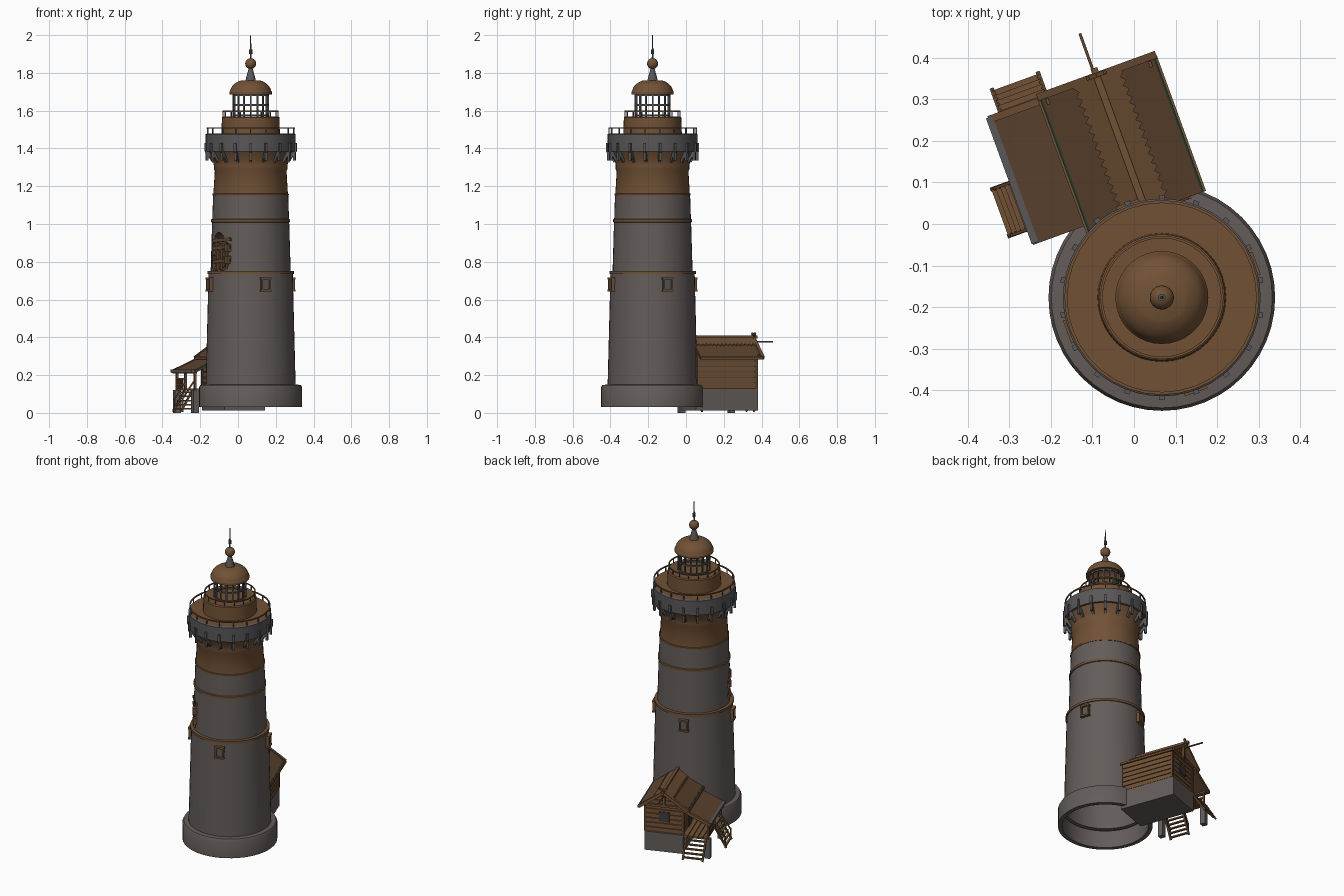
import bpy, bmesh, math, random
from mathutils import Matrix, Vector

if "Cube" in bpy.data.objects:
    bpy.data.objects.remove(bpy.data.objects["Cube"])
random.seed(4)

def mat(name, c):
    m = bpy.data.materials.new(name)
    m.diffuse_color = (*c, 1)
    m.use_nodes = True
    m.node_tree.nodes["Principled BSDF"].inputs["Base Color"].default_value = m.diffuse_color
    return m

STONE = mat("warm grey stone", (0.125, 0.108, 0.102))
METAL = mat("dark grey metal", (0.10, 0.095, 0.098))
WOOD = mat("brown wood", (0.165, 0.083, 0.036))
DARK = mat("dark timber", (0.115, 0.06, 0.03))
GREEN = mat("green roof", (0.014, 0.054, 0.037))
HOLE = mat("dark recess", (0.05, 0.045, 0.043))

T = Matrix.Translation((0.067, -0.177, 0))           # tower axis
H = T @ Matrix.Rotation(math.radians(20), 4, 'Z')    # house frame: x across, y outward

def make(name, verts, faces, m, M=H, mats=None, idx=None, smooth=False):
    me = bpy.data.meshes.new(name)
    me.from_pydata([M @ Vector(v) for v in verts], [], faces)
    for k in (mats or [m]):
        me.materials.append(k)
    if idx:
        me.polygons.foreach_set("material_index", idx)
    bm = bmesh.new(); bm.from_mesh(me)
    bmesh.ops.recalc_face_normals(bm, faces=bm.faces)
    bm.to_mesh(me); bm.free()
    o = bpy.data.objects.new(name, me)
    bpy.context.collection.objects.link(o)
    if smooth:
        bpy.context.view_layer.objects.active = o
        bpy.ops.object.select_all(action='DESELECT')
        o.select_set(True)
        bpy.ops.object.shade_smooth_by_angle(angle=math.radians(30))
    return o

def lathe(name, prof, n=40, closed=False, cap=False):
    # prof: (radius, z, material of the band that follows)
    mats = list(dict.fromkeys(p[2] for p in prof))
    verts = [(r * math.cos(2*math.pi*j/n), r * math.sin(2*math.pi*j/n), z) for r, z, _ in prof for j in range(n)]
    faces, idx = [], []
    k = len(prof)
    for i in range(k if closed else k - 1):
        for j in range(n):
            a, b = i*n, (i+1) % k * n
            faces.append((a+j, a+(j+1) % n, b+(j+1) % n, b+j))
            idx.append(mats.index(prof[i][2]))
    if cap:
        faces += [tuple(range(n)), tuple(range((k-1)*n, k*n))]
        idx += [0, 0]
    return make(name, verts, faces, None, T, mats, idx, True)

def prism(name, poly, d, m, M=H):
    # extrude a planar polygon by vector d
    n = len(poly)
    v = [Vector(p) for p in poly] + [Vector(p) + Vector(d) for p in poly]
    f = [tuple(range(n)), tuple(range(2*n-1, n-1, -1))] + [(i, (i+1) % n, (i+1) % n + n, i+n) for i in range(n)]
    return make(name, v, f, m, M)

def box(name, x0, x1, y0, y1, z0, z1, m, M=H):
    return prism(name, [(x0, y0, z0), (x1, y0, z0), (x1, y1, z0), (x0, y1, z0)], (0, 0, z1-z0), m, M)

def beam(name, a, b, w, m, M=H):
    a, b = Vector(a), Vector(b)
    d = (b-a).normalized()
    s = d.cross(Vector((0, 0, 1)) if abs(d.z) < 0.95 else Vector((0, 1, 0))).normalized() * w/2
    t = d.cross(s)
    return prism(name, [a+s+t, a-s+t, a-s-t, a+s-t], b-a, m, M)

def spin(deg):
    return T @ Matrix.Rotation(math.radians(deg), 4, 'Z')

# --- tower shell ---
lathe("tower_lower", [(.248, .14, STONE), (.248, .03, STONE), (.273, .03, STONE), (.273, .135, STONE),
      (.266, .148, STONE), (.238, .15, STONE), (.223, .735, WOOD), (.229, .735, WOOD), (.229, .75, WOOD), (.2, .752, WOOD)], 48)
upper = lathe("tower_middle", [(.212, .745, STONE), (.204, 1.012, STONE)], 48, cap=True)
lathe("tower_top", [(.203, 1.008, WOOD), (.209, 1.01, WOOD), (.209, 1.024, WOOD), (.203, 1.027, STONE), (.199, 1.15, WOOD),
      (.202, 1.15, WOOD), (.202, 1.16, WOOD), (.197, 1.162, WOOD), (.19, 1.28, WOOD), (.195, 1.29, WOOD), (.195, 1.31, WOOD), (.2, 1.34, WOOD),
      (.226, 1.385, METAL), (.238, 1.385, METAL), (.238, 1.475, METAL), (.23, 1.48, WOOD), (.0, 1.48, WOOD)], 48)

# --- broken wall opening with loose timbers ---
lumps = [(.215, 215, .85, .055), (.205, 224, .80, .05), (.21, 208, .80, .055), (.21, 215, .91, .048), (.21, 204, .87, .042), (.21, 226, .87, .045)]
for r, a, z, s in lumps:
    bpy.ops.mesh.primitive_ico_sphere_add(subdivisions=2, radius=s,
        location=T @ Vector((r*math.cos(math.radians(a)), r*math.sin(math.radians(a)), z)))
    c = bpy.context.object
    c.hide_render = True
    c.data.materials.append(HOLE)
    mod = upper.modifiers.new("cut", 'BOOLEAN')
    mod.operation, mod.object, mod.solver, mod.material_mode = 'DIFFERENCE', c, 'EXACT', 'TRANSFER'
    bpy.context.view_layer.objects.active = upper
    bpy.ops.object.modifier_apply(modifier="cut")
    bpy.data.objects.remove(c)
B = spin(216)
for i, y in enumerate((-.035, .0, .058)):
    beam("repair_upright", (.195, y, .755), (.2, y+.008, .93-.03*i), .014, WOOD, B)
for z in (.80, .87, .91):
    beam("repair_plank", (.205, -.05, z), (.19, .085, z+.01), .018, DARK, B)
for z in (.81, .875):
    box("repair_block", .185, .215, .06, .085, z-.02, z+.02, WOOD, B)

# --- four framed windows ---
for k in range(4):
    W = spin(20 + 90*k)
    for y in (-.026, .018):
        box("window_jamb", .2, .241, y, y+.008, .65, .705, WOOD, W)
    box("window_lintel", .2, .243, -.029, .029, .705, .716, WOOD, W)
    box("window_sill", .2, .243, -.029, .029, .642, .652, WOOD, W)
    box("window_panel", .2, .233, -.02, .02, .65, .706, METAL, W)

# --- gallery brackets and railing ---
for k in range(18):
    B = spin(20*k + 10)
    prism("gallery_bracket", [(.19, -.007, 1.335), (.205, -.007, 1.325), (.247, -.007, 1.385), (.247, -.007, 1.43), (.19, -.007, 1.43)],
          (0, .014, 0), METAL, B)
    box("bracket_drop", .228, .242, -.007, .007, 1.335, 1.40, METAL, B)
    box("gallery_post", .228, .234, -.003, .003, 1.475, 1.508, METAL, B)
def ring(name, r, z, w, m, n=36):
    lathe(name, [(r-w, z-w, m), (r+w, z-w, m), (r+w, z+w, m), (r-w, z+w, m)], n, closed=True)
ring("gallery_rail", .231, 1.508, .0035, WOOD)

# --- drum, lantern cage, dome and finial ---
lathe("lantern_drum", [(.155, 1.475, WOOD), (.152, 1.565, WOOD), (.145, 1.57, WOOD), (.0, 1.57, WOOD)], 40)
for k in range(16):
    B = spin(22.5*k)
    box("drum_post", .143, .148, -.0025, .0025, 1.57, 1.598, METAL, B)
    box("lantern_bar", .088, .096, -.004, .004, 1.57, 1.69, METAL, B)
ring("drum_rail", .1455, 1.597, .003, WOOD)
for z in (1.577, 1.63, 1.682):
    ring("lantern_hoop", .092, z, .004, METAL)
lathe("dome", [(.085, 1.686, WOOD), (.112, 1.686, WOOD), (.112, 1.70, WOOD)] +
      [(.104*math.cos(t*.105)+.004, 1.70 + .064*math.sin(t*.105)*1.05, WOOD) for t in range(1, 11)] + [(.0, 1.763, WOOD)], 36)
lathe("finial", [(.028, 1.755, METAL), (.024, 1.775, METAL), (.01, 1.825, METAL)], 16)
lathe("finial_ball", [(.029*math.sin(math.pi*i/12), 1.849-.029*math.cos(math.pi*i/12), WOOD) for i in range(13)], 24)
lathe("mast", [(.005, 1.87, METAL), (.004, 1.9, METAL), (.009, 1.9, METAL), (.009, 1.923, METAL),
      (.004, 1.923, METAL), (.002, 2.0, METAL), (0, 2.0, METAL)], 10)

# --- house body: stone base, plank walls, gable ---
box("house_base", -.078, .15, .19, .54, .012, .13, STONE)
V, E = .035, .545                                     # ridge position, gable end
prism("house_core", [(-.07, .2, .13), (.142, .2, .13), (.142, .2, .31), (V, .2, .385), (-.07, .2, .31)], (0, .325, 0), DARK)
for i in range(6):
    z = .132 + i*.029
    for x in (-.078, .14):
        box("side_plank", x, x+.009, .2, .53, z, z+.025, WOOD)
    box("gable_plank", -.082, .152, .522, .532, z, z+.025, WOOD)
for i in range(2):
    w, z = .085 - .045*i, .307 + .028*i
    box("gable_plank", V-w, V+w, .522, .532, z, z+.024, WOOD)
for x in (-.083, .14):
    box("corner_post", x, x+.014, .522, .537, .13, .31, DARK)
box("gable_tie_beam", -.1, .17, .53, .545, .295, .309, WOOD)
box("gable_king_post", V-.007, V+.007, .533, .547, .3, .4, WOOD)
box("gable_window", V-.03, V+.03, .53, .536, .2, .26, HOLE)
box("porch_door", -.082, -.075, .36, .42, .13, .245, HOLE)

# --- roofs: green slabs with saw-toothed brown strips ---
def roof(name, va, za, vb, zb, y0, y1, w):
    prism(name, [(va, y0, za), (vb, y0, zb), (vb, y0, zb-.01), (va, y0, za-.01)], (0, y1-y0, 0), GREEN)
    s = lambda f, y: (va+(vb-va)*f, y, za+(zb-za)*f + .001)
    n = 16
    teeth = []
    for i in range(n):
        a = y0 + (y1-y0)*i/n
        teeth += [s(w, a), s(w+.08, a+(y1-y0)/n*.5)]
    prism(name + "_strip", [s(0, y0)] + teeth + [s(w, y1), s(0, y1)], (0, 0, .005), WOOD)
    prism(name + "_lining", [s(0, y0), s(.97, y0), s(.97, y1), s(0, y1)], (0, 0, -.016), DARK)
    beam(name + "_barge", (va, y1, za-.004), (vb, y1, zb-.004), .018, WOOD)
    beam(name + "_eave", (vb, y0, zb-.006), (vb, y1, zb-.006), .012, WOOD)
roof("roof_right", V, .398, .182, .295, .205, .555, .36)
roof("roof_left", V, .398, -.112, .295, .205, .555, .36)
roof("porch_roof", -.078, .297, -.242, .222, .225, .545, .13)
beam("ridge_beam", (V, .21, .402), (V, .575, .402), .017, WOOD)
for s in (-1, 1):
    beam("gable_horn", (V+.02*s, .557, .385), (V-.022*s, .557, .422), .011, WOOD)
beam("flag_pole", (V-.004, .5, .376), (V-.003, .665, .376), .007, DARK)
beam("porch_gutter", (-.242, .228, .222), (-.242, .55, .222), .017, METAL)

# --- porch: deck, pillars, posts, railing ---
for i in range(5):
    x = -.225 + i*.03
    box("deck_board", x, x+.027, .23, .54, .118, .13, WOOD)
for y in (.245, .525):
    box("porch_pillar", -.24, -.208, y-.016, y+.016, 0, .122, STONE)
for y in (.245, .39, .525):
    box("porch_post", -.23, -.218, y-.006, y+.006, .12, .225, WOOD)
beam("porch_plate", (-.224, .235, .215), (-.224, .54, .215), .013, WOOD)
for z in (.15, .18):
    beam("porch_rail", (-.224, .39, z), (-.224, .525, z), .008, WOOD)
for i in range(6):
    y = .41 + i*.02
    beam("porch_baluster", (-.224, y, .13), (-.224, y, .18), .005, WOOD)

# --- two flights of steps ---
for i in range(5):
    z = .105 - i*.022
    box("end_step", -.213, -.095, .542+i*.013, .556+i*.013, z, z+.008, WOOD)
    box("side_step", -.253-i*.011, -.240-i*.011, .265, .385, z, z+.008, WOOD)
for x in (-.213, -.095):
    beam("end_stringer", (x, .535, .12), (x, .61, .008), .01, DARK)
for y in (.265, .385):
    beam("side_stringer", (-.232, y, .12), (-.295, y, .008), .01, DARK)
    beam("step_handrail", (-.225, y, .165), (-.29, y, .07), .007, WOOD)
    beam("step_newel", (-.288, y, .005), (-.288, y, .08), .007, WOOD)
